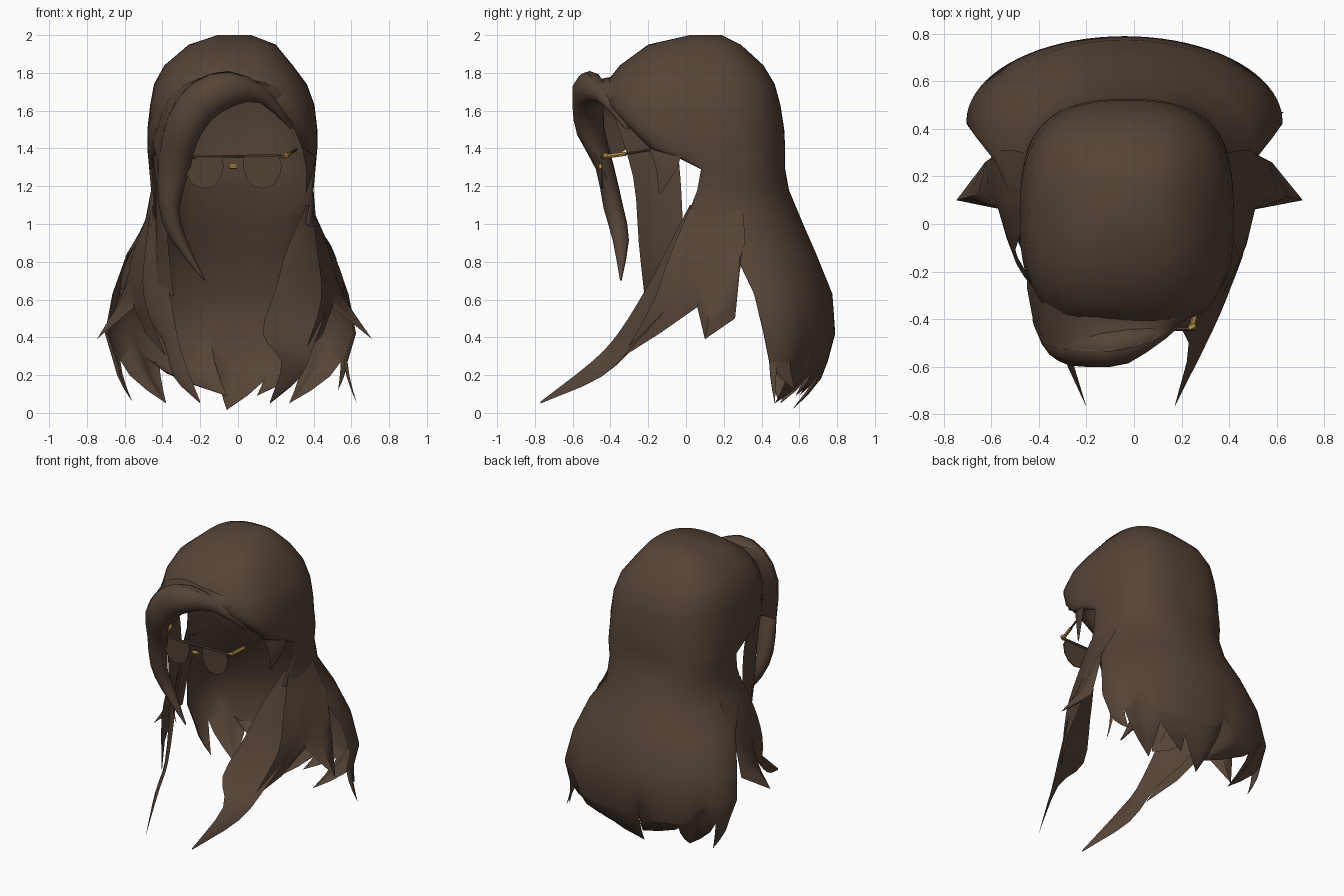
import bpy, bmesh, math
from mathutils import Vector


def material(name, rgb):
    m = bpy.data.materials.new(name)
    m.diffuse_color = (*rgb, 1)
    return m


HAIR = material("brown_hair", (0.092, 0.058, 0.038))
LENS = material("dark_lens", (0.082, 0.052, 0.034))
GOLD = material("gold_metal", (0.50, 0.30, 0.06))


def make(name, rows, mat, closed=False, caps=False):
    """Skin a list of equal-length point rows."""
    bm = bmesh.new()
    grid = [[bm.verts.new(p) for p in row] for row in rows]
    n = len(rows[0])
    for a, b in zip(grid, grid[1:]):
        for i in range(n if closed else n - 1):
            j = (i + 1) % n
            bm.faces.new((a[i], a[j], b[j], b[i]))
    if caps:
        bm.faces.new(grid[0])
        bm.faces.new(grid[-1])
    bmesh.ops.remove_doubles(bm, verts=bm.verts, dist=0.0015)
    bmesh.ops.recalc_face_normals(bm, faces=bm.faces)
    me = bpy.data.meshes.new(name)
    bm.to_mesh(me)
    bm.free()
    me.materials.append(mat)
    ob = bpy.data.objects.new(name, me)
    bpy.context.collection.objects.link(ob)
    bpy.context.view_layer.objects.active = ob
    ob.select_set(True)
    bpy.ops.object.shade_smooth_by_angle(angle=math.radians(50))
    ob.select_set(False)
    return ob


def spline(pts, steps=3):
    """Catmull-Rom through tuples of any length."""
    pts = [Vector(p) for p in pts]
    ext = [pts[0] * 2 - pts[1]] + pts + [pts[-1] * 2 - pts[-2]]
    out = []
    for a, b, c, d in zip(ext, ext[1:], ext[2:], ext[3:]):
        for k in range(steps):
            t = k / steps
            out.append(0.5 * (2 * b + (c - a) * t + (2 * a - 5 * b + 4 * c - d) * t * t
                              + (3 * b - a - 3 * c + d) * t ** 3))
    return out + [pts[-1]]


def flip(p):
    """Mirror to the left, where the hair sits slightly wider higher up."""
    return Vector((-p.x - .03 - .04 * min(1, max(0, (p.z - .3) / .5)), p.y, p.z))


def sheet(name, rails, mirror=False):
    rails = [spline(r) for r in rails]
    if mirror:
        rails = [[flip(p) for p in r] for r in rails]
    return make(name, rails, HAIR)


# Main hair shell: height, centre x, half width, back y, widest y, front y, front half width
LEVELS = [
    (2.00, -.02, .09, .19, .10, .02, 0), (1.95, -.03, .23, .29, .05, -.20, 0),
    (1.84, -.05, .34, .41, .03, -.35, 0), (1.74, -.04, .405, .47, .03, -.43, 0),
    (1.63, -.03, .435, .50, .03, -.41, .17), (1.50, -.03, .45, .52, .03, -.29, .33),
    (1.40, -.03, .45, .525, .05, -.19, .37), (1.345, -.03, .445, .525, .10, -.03, .41),
    (1.29, -.03, .44, .525, .14, .08, .425), (1.18, -.03, .43, .545, .14, .06, .42),
    (1.00, -.04, .455, .62, .15, -.01, .40), (.84, -.04, .55, .69, .30, .26, .54),
    (.63, -.04, .625, .775, .38, .36, .62), (.42, -.04, .665, .79, .43, .41, .65),
    (.27, -.04, .62, .75, .45, .44, .60)]
NOTCHES = [(-.55, 1.0), (-.15, 1.0), (.46, 1.0)]


def section(level, s):
    z, xc, w, yb, ys, yf, wf = level
    # The head is boxier than an ellipse, the flared ends are elliptical
    p = 1 - .24 * min(1, max(0, (z - .8) / .5))
    sign, t = (-1 if s < 0 else 1), abs(s)
    if t <= .6:
        a = t / .6 * math.pi / 2
        x = w * max(0, math.sin(a)) ** p
        y = ys + (yb - ys) * max(0, math.cos(a)) ** p
    else:
        a = (t - .6) / .4 * math.pi / 2
        x = wf + (w - wf) * max(0, math.cos(a)) ** p
        y = ys + (yf - ys) * math.sin(a) ** p
    return Vector((xc + sign * x, y, z))


def lift(p):
    """Raise the hem around each notch."""
    k = max(h * max(0, 1 - abs(p.x - x) / .08) for x, h in NOTCHES)
    return Vector((p.x, p.y, p.z + k * .11))


COLS = 64
params = [-1 + 2 * i / COLS for i in range(COLS + 1)]
rows = [[section(l, s) for s in params] for l in LEVELS]
rows[-1] = [lift(p) for p in rows[-1]]
rows.insert(0, [Vector((-.02, .10, 2.0))] * (COLS + 1))
make("hair_shell", rows, HAIR)

# Pointed hem locks continuing the shell: start column, end column, tip
for i, (a, b, tip) in enumerate([
        (0, 17, (-.56, .49, .06)), (17, 24, (-.38, .50, .05)), (22, 30, (-.06, .58, .09)),
        (30, 37, (-.06, .56, .015)), (36, 41, (.10, .60, .09)), (40, 47, (.27, .47, .05)),
        (47, 56, (.53, .58, .12)), (50, 64, (.63, .47, .05))]):
    top = rows[-1][a:b + 1]
    tip = Vector(tip)

    def toward(p, t):
        return Vector((p.x + (tip.x - p.x) * t ** 1.5, p.y + (tip.y - p.y) * t ** 1.6,
                       p.z + (tip.z - p.z) * t))
    make(f"hem_lock_{i + 1}", [[toward(p, t) for p in top] for t in (0, .35, .7, 1)], HAIR)

# Front locks sweeping far forward, the right one wavier and broader
FRONT = [
    [(.38, .02, 1.10), (.35, -.10, .87), (.31, -.20, .66), (.28, -.35, .39), (.25, -.50, .265), (.17, -.77, .06)],
    [(.39, .09, 1.10), (.43, .00, .87), (.42, -.10, .63), (.34, -.30, .37), (.30, -.48, .22), (.17, -.77, .055)],
    [(.39, .16, 1.10), (.47, .12, .87), (.46, -.02, .58), (.36, -.24, .38), (.31, -.45, .19), (.17, -.77, .05)]]
INNER = [(.36, .02, 1.10), (.26, -.10, .87), (.20, -.21, .66), (.13, -.36, .42), (.23, -.50, .27), (.17, -.77, .06)]
OUTER = [(.39, .16, 1.10), (.47, .12, .87), (.47, -.08, .58), (.41, -.26, .38), (.33, -.45, .19), (.17, -.77, .05)]
sheet("front_lock_right", [INNER, FRONT[1], OUTER])
sheet("front_lock_left", FRONT, True)

# Pointed side locks on both sides
SIDE = [
    [(.39, .02, 1.08), (.42, -.08, .85), (.44, -.17, .60), (.35, -.33, .30)],
    [(.39, .08, 1.08), (.46, .02, .85), (.48, -.06, .62), (.45, -.14, .42)],
    [(.395, .15, 1.08), (.475, .10, .88), (.51, .07, .72), (.50, .06, .56)],
    [(.395, .20, 1.08), (.49, .18, .85), (.56, .14, .62), (.71, .10, .39)],
    [(.395, .25, 1.08), (.485, .24, .88), (.56, .25, .70), (.58, .26, .50)],
    [(.39, .30, 1.08), (.445, .31, .96), (.49, .31, .89), (.52, .285, .82)]]
for side, mir in (("right", False), ("left", True)):
    sheet(f"side_lock_{side}", SIDE, mir)

# Sideburn lock and long left curtain
sheet("sideburn_lock", [
    [(.33, -.21, 1.44), (.36, -.16, 1.30), (.36, -.145, 1.17)],
    [(.38, -.12, 1.44), (.39, -.11, 1.30), (.36, -.14, 1.165)],
    [(.41, -.02, 1.40), (.40, -.05, 1.29), (.36, -.135, 1.16)]])
sheet("left_curtain", [
    [(-.37, -.39, 1.60), (-.38, -.28, 1.25), (-.37, -.25, .90), (-.34, -.22, .62)],
    [(-.42, -.22, 1.52), (-.43, -.15, 1.25), (-.43, -.14, .90), (-.42, -.14, .62)],
    [(-.46, -.05, 1.42), (-.44, -.03, 1.25), (-.44, -.02, .95), (-.46, -.06, .65)]])

# Swept fringe: outer x, outer z, inner x, inner z, front y, back y
FRINGE = [
    (.29, 1.53, .28, 1.50, -.33, -.29), (.15, 1.72, .12, 1.64, -.48, -.40),
    (-.05, 1.81, -.01, 1.63, -.59, -.43), (-.24, 1.75, -.14, 1.55, -.605, -.43),
    (-.37, 1.57, -.22, 1.42, -.58, -.43), (-.42, 1.33, -.26, 1.27, -.48, -.38),
    (-.42, 1.10, -.31, 1.08, -.44, -.33), (-.36, .92, -.27, .91, -.39, -.30),
    (-.18, .70, -.175, .705, -.35, -.34)]
rings = []
for ox, oz, ix, iz, yf, yb in spline(FRINGE, 2):
    ring = []
    for k in range(10):
        a = math.tau * k / 10
        t, v = .5 + .5 * math.cos(a), .5 + .5 * math.sin(a)
        ring.append((ix + (ox - ix) * t, yb + (yf - yb) * v, iz + (oz - iz) * t))
    rings.append(ring)
make("swept_fringe", rings, HAIR, closed=True, caps=True)

# Hair joining the crown to the fringe
sheet("fringe_root", [
    [(.33, -.24, 1.66), (.20, -.37, 1.74), (-.03, -.39, 1.775), (-.20, -.36, 1.78), (-.36, -.25, 1.72), (-.455, -.10, 1.5)],
    [(.30, -.31, 1.60), (.18, -.42, 1.725), (-.04, -.45, 1.765), (-.22, -.45, 1.75), (-.375, -.38, 1.64), (-.45, -.27, 1.42)],
    [(.29, -.31, 1.53), (.15, -.45, 1.715), (-.05, -.53, 1.805), (-.24, -.53, 1.745), (-.37, -.51, 1.57), (-.42, -.43, 1.33)]])


def rod(name, a, b, r, mat):
    a, b = Vector(a), Vector(b)
    d = (b - a).normalized()
    u = d.cross(Vector((0.1, 0.2, 1))).normalized()
    v = d.cross(u)
    rows = [[c + r * (u * math.cos(k * math.tau / 6) + v * math.sin(k * math.tau / 6))
             for k in range(6)] for c in (a, b)]
    return make(name, rows, mat, closed=True, caps=True)


# Aviator lenses, brow bar, bridge, hinges and temples
OUTLINE = [(-.095, .075), (.09, .08), (.108, .04), (.098, -.02), (.065, -.07), (.015, -.092),
           (-.035, -.087), (-.078, -.045), (-.098, .02)]
for side, sx, cx in (("right", 1, .125), ("left", -1, -.175)):
    edge = [[(cx + sx * x, y, 1.28 + z) for x, z in OUTLINE] for y in (-.447, -.44)]
    make(f"lens_{side}", edge, LENS, closed=True, caps=True)
    ex = -.02 + sx * .265
    rod(f"hinge_{side}", (ex - .01 * sx, -.438, 1.357), (ex + .015 * sx, -.425, 1.364), .014, GOLD)
    rod(f"temple_front_{side}", (ex, -.43, 1.357), (ex + sx * .028, -.32, 1.372), .012, GOLD)
    rod(f"temple_back_{side}", (ex + sx * .028, -.32, 1.372), (ex + sx * .065, -.17, 1.395), .007, LENS)
rod("brow_bar", (-.28, -.445, 1.355), (.25, -.44, 1.36), .009, LENS)
rod("bridge", (-.045, -.449, 1.305), (-.005, -.449, 1.305), .014, GOLD)
